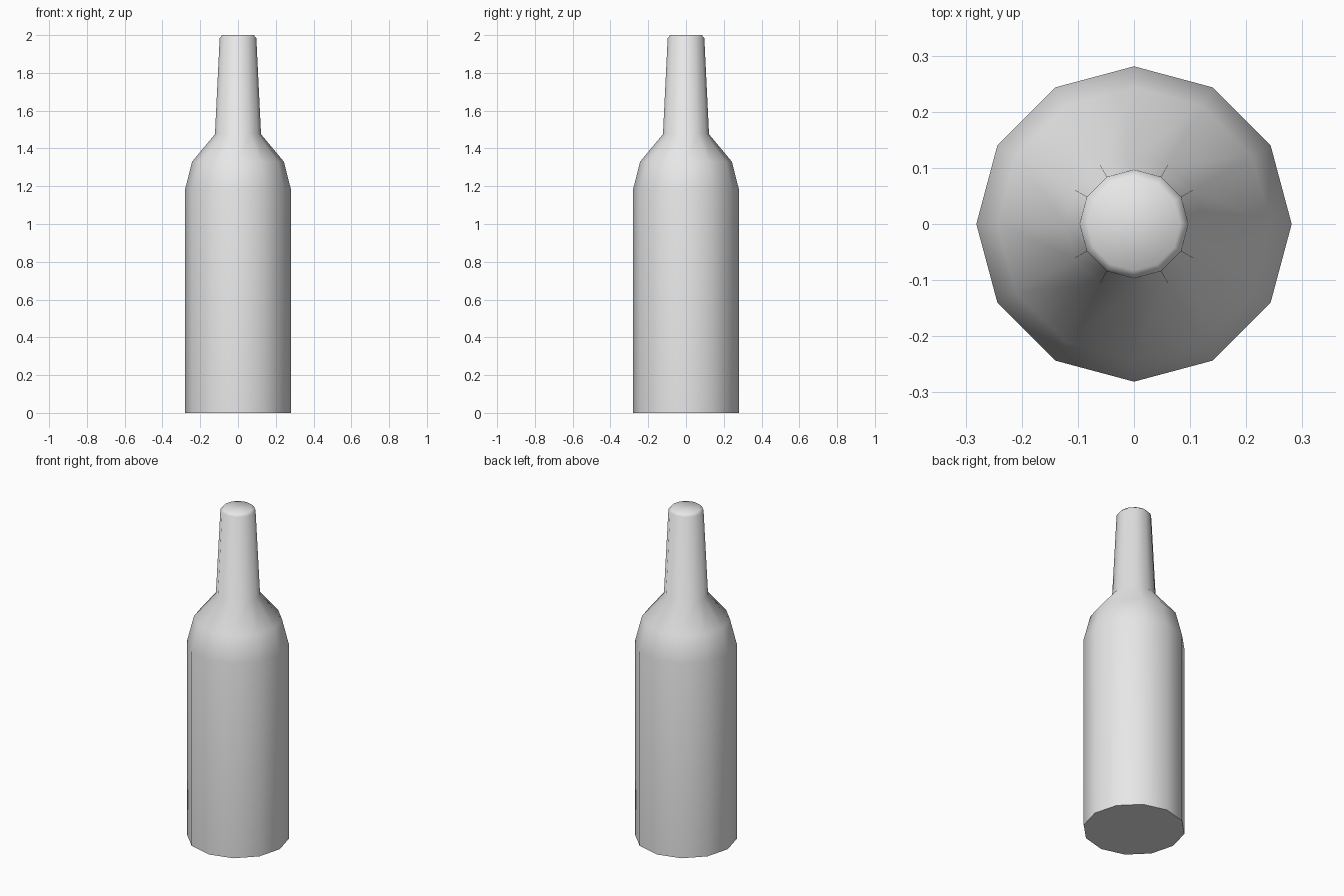
import bpy
import bmesh
from math import cos, sin, pi

cube = bpy.data.objects.get("Cube")
if cube:
    bpy.data.objects.remove(cube, do_unlink=True)

SIDES = 12
# Radius and height from base to mouth
PROFILE = [(0.281, 0), (0.281, 1.18), (0.243, 1.33), (0.122, 1.475),
           (0.097, 1.985), (0.083, 2.0)]

# Plain grey surface
grey = bpy.data.materials.new("light grey")
grey.use_nodes = True
colour = (0.8, 0.8, 0.8, 1)
grey.diffuse_color = colour
grey.node_tree.nodes["Principled BSDF"].inputs["Base Color"].default_value = colour

# Bottle body turned from the profile
bm = bmesh.new()
rings = [[bm.verts.new((r * cos(2 * pi * i / SIDES), r * sin(2 * pi * i / SIDES), z))
          for i in range(SIDES)] for r, z in PROFILE]
for low, high in zip(rings, rings[1:]):
    for i in range(SIDES):
        j = (i + 1) % SIDES
        bm.faces.new((low[i], low[j], high[j], high[i]))

# Closed base and mouth
base = bm.faces.new(rings[0][::-1])
bm.faces.new(rings[-1])

# Smooth all over, with a sharp edge around the base
for face in bm.faces:
    face.smooth = face is not base
for edge in base.edges:
    edge.smooth = False

mesh = bpy.data.meshes.new("bottle")
bm.to_mesh(mesh)
bm.free()
mesh.materials.append(grey)
bottle = bpy.data.objects.new("bottle", mesh)
bpy.context.collection.objects.link(bottle)
